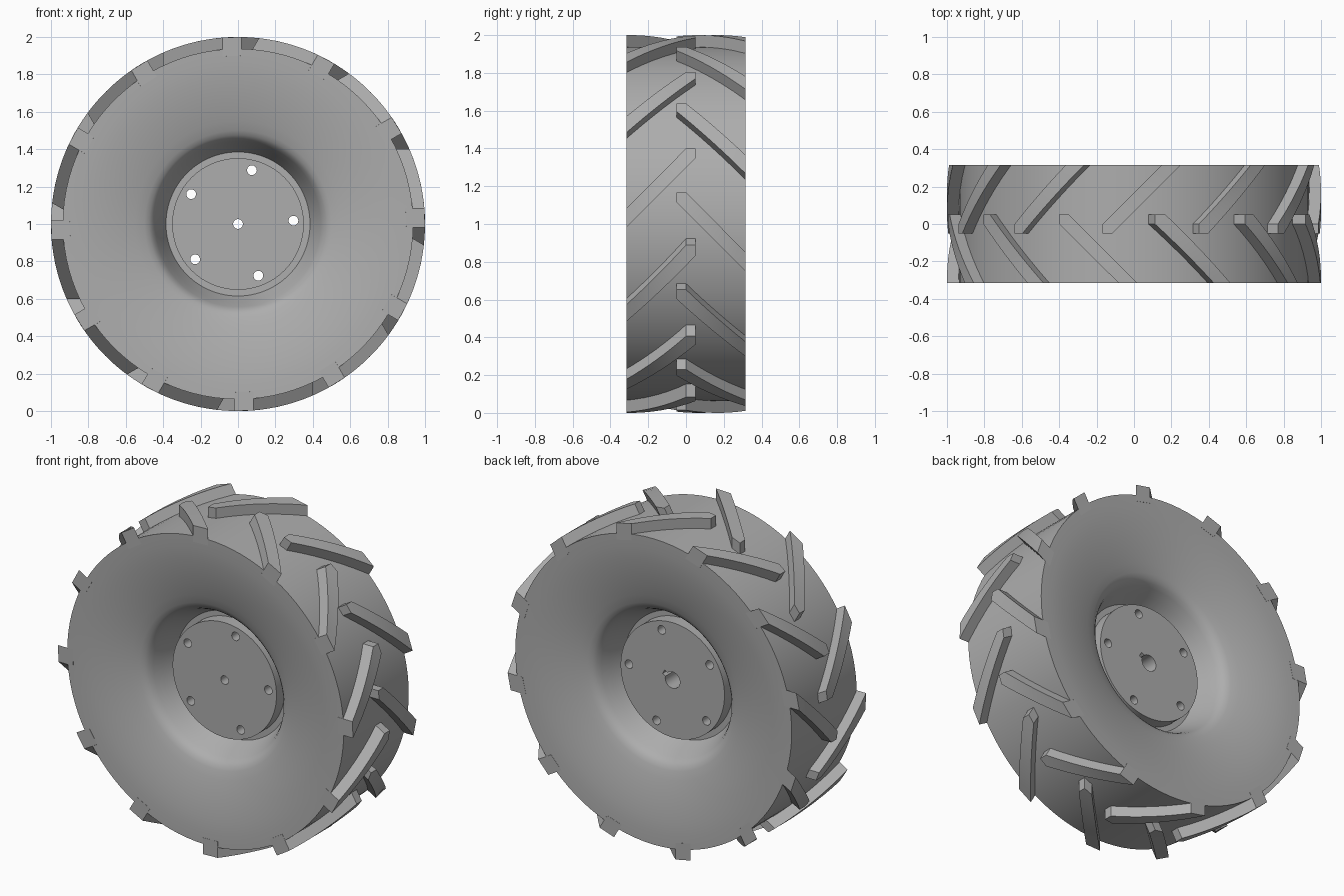
import bpy, bmesh, math
from mathutils import Matrix, Vector

if "Cube" in bpy.data.objects:
    bpy.data.objects.remove(bpy.data.objects["Cube"], do_unlink=True)

HALF = 0.315          # half width of the wheel
TREAD = 0.937         # radius of the tread surface
LUGS = 12             # lugs on each side
CENTRE = Vector((0, 0, 1))

grey = bpy.data.materials.new("plain grey")
grey.use_nodes = True
grey.diffuse_color = (0.42, 0.42, 0.42, 1)
grey.node_tree.nodes["Principled BSDF"].inputs["Base Color"].default_value = grey.diffuse_color


def finish(bm, name, angle=30):
    """Turn a bmesh into a grey object standing at the wheel centre."""
    bmesh.ops.recalc_face_normals(bm, faces=bm.faces)
    bmesh.ops.translate(bm, verts=bm.verts, vec=CENTRE)
    mesh = bpy.data.meshes.new(name)
    bm.to_mesh(mesh)
    bm.free()
    mesh.materials.append(grey)
    obj = bpy.data.objects.new(name, mesh)
    bpy.context.collection.objects.link(obj)
    smooth(obj, angle)
    return obj


def smooth(obj, angle=30):
    bpy.ops.object.select_all(action='DESELECT')
    obj.select_set(True)
    bpy.context.view_layer.objects.active = obj
    bpy.ops.object.shade_smooth_by_angle(angle=math.radians(angle))


def rod(bm, radius, y0, y1, x=0, z=0, segments=32):
    """Add a cylinder along y from y0 to y1."""
    place = Matrix.Translation((x, (y0 + y1) / 2, z)) @ Matrix.Rotation(math.pi / 2, 4, 'X')
    bmesh.ops.create_cone(bm, cap_ends=True, segments=segments, radius1=radius,
                          radius2=radius, depth=y1 - y0, matrix=place)


# Tyre: dished sidewall falling into the hub opening, revolved about y
side = [(TREAD, HALF), (0.86, 0.313), (0.78, 0.305), (0.70, 0.292), (0.62, 0.275),
        (0.55, 0.256), (0.50, 0.24), (0.475, 0.228), (0.457, 0.21), (0.443, 0.185),
        (0.42, 0.13), (0.385, 0.05), (0.34, 0.05)]
profile = side + [(r, -y) for r, y in reversed(side)]
bm = bmesh.new()
turns = 96
rings = []
for i in range(turns):
    a = 2 * math.pi * i / turns
    rings.append([bm.verts.new((r * math.cos(a), y, r * math.sin(a))) for r, y in profile])
for i in range(turns):
    here, there = rings[i], rings[(i + 1) % turns]
    for j in range(len(profile)):
        k = (j + 1) % len(profile)
        bm.faces.new((here[j], here[k], there[k], there[j]))
finish(bm, "tyre", 40)


# Lugs: diagonal bars with a square corner at the middle, rounded to the outer radius
def lug(bm, turn, mirror, shift):
    steps = 8

    def column(y, s):
        s += shift
        out = []
        for radius in (0.90, 1.0):
            p = Vector((math.sqrt(radius ** 2 - s ** 2), y * mirror, s))
            out.append(bm.verts.new(turn @ p))
        return out

    lower, upper = [], []
    for i in range(steps + 1):
        t = i / steps
        lower.append(column(-HALF + t * (HALF + 0.05), -0.018 + t * 0.365))
        upper.append(column(-HALF + t * HALF, 0.083 + t * 0.317))
    tip = column(0.05, 0.40)
    for i in range(steps):
        for level in (0, 1):
            bm.faces.new((lower[i][level], lower[i + 1][level],
                          upper[i + 1][level], upper[i][level]))
    for level in (0, 1):
        bm.faces.new((lower[-1][level], tip[level], upper[-1][level]))
    outline = lower + [tip] + upper[::-1]
    for a, b in zip(outline, outline[1:] + outline[:1]):
        bm.faces.new((a[0], b[0], b[1], a[1]))


for name, mirror, shift in (("front_lugs", 1, 0), ("back_lugs", -1, -0.232)):
    bm = bmesh.new()
    for i in range(LUGS):
        lug(bm, Matrix.Rotation(-2 * math.pi * i / LUGS, 3, 'Y'), mirror, shift)
    finish(bm, name)

# Hub disc
bm = bmesh.new()
rod(bm, 0.352, -0.13, 0.13, segments=96)
hub = finish(bm, "hub_disc")

# Cutters: bolt holes with a pilot hole, wider rear bore, keyway
bm = bmesh.new()
rod(bm, 0.026, -0.3, 0.3)
for i in range(5):
    a = math.radians(3.5 + 72 * i)
    rod(bm, 0.026, -0.3, 0.3, 0.297 * math.cos(a), 0.297 * math.sin(a))
cutters = [finish(bm, "hole_cutter")]
bm = bmesh.new()
rod(bm, 0.05, 0.0, 0.3)
cutters.append(finish(bm, "bore_cutter"))
bm = bmesh.new()
key = Matrix.Rotation(math.radians(-30), 4, 'Y') @ Matrix.Translation((0.04, 0.15, 0))
bmesh.ops.create_cube(bm, size=1, matrix=key @ Matrix.Diagonal((0.06, 0.3, 0.03, 1)))
cutters.append(finish(bm, "keyway_cutter"))

bpy.context.view_layer.objects.active = hub
for cutter in cutters:
    cutter.hide_render = True
    cut = hub.modifiers.new(cutter.name, 'BOOLEAN')
    cut.operation = 'DIFFERENCE'
    cut.solver = 'EXACT'
    cut.object = cutter
    bpy.ops.object.modifier_apply(modifier=cut.name)
    bpy.data.objects.remove(cutter, do_unlink=True)
smooth(hub)
